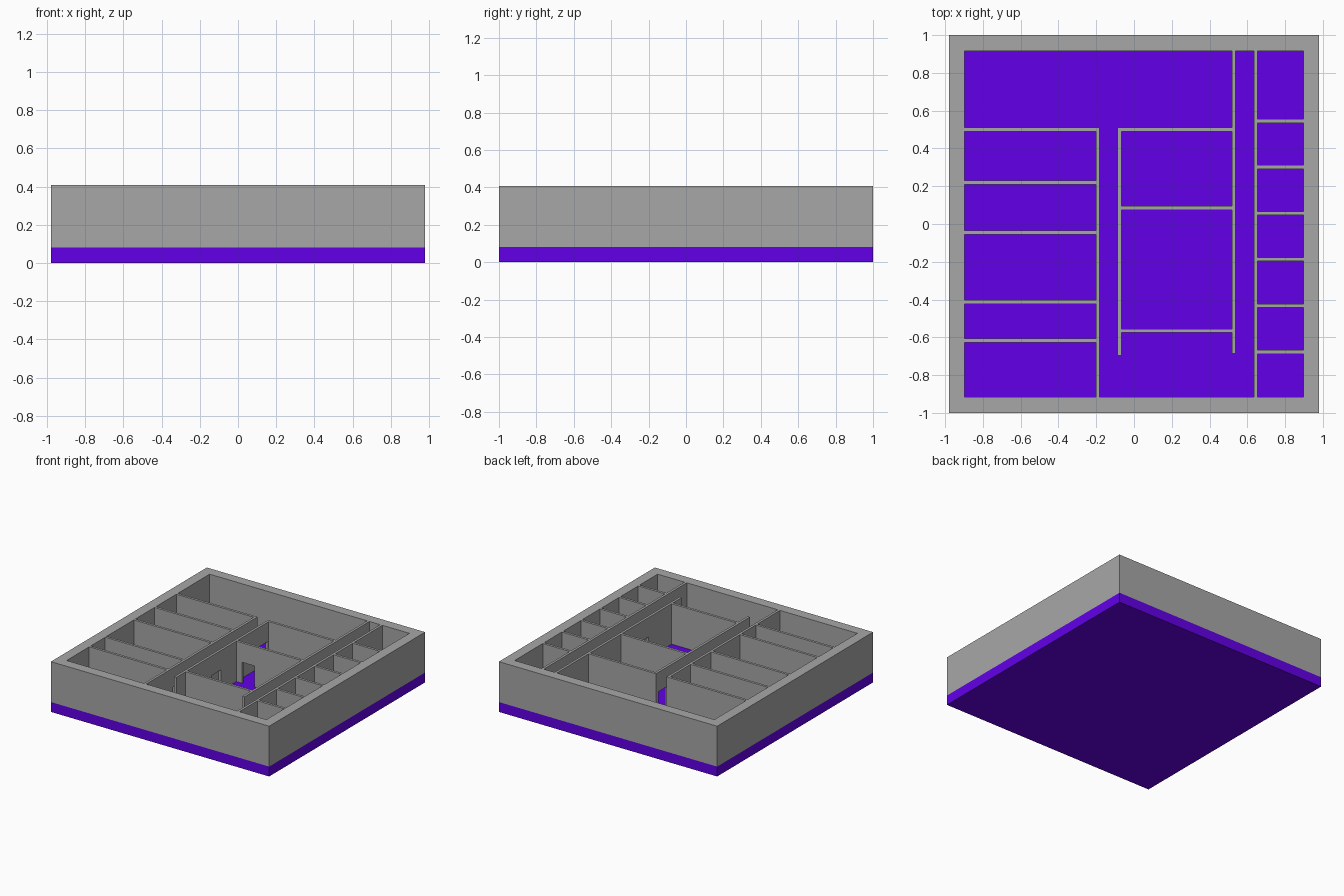
import bpy
import bmesh
from mathutils import Vector

if "Cube" in bpy.data.objects:
    bpy.data.objects.remove(bpy.data.objects["Cube"], do_unlink=True)

HALF_X, HALF_Y = 0.98, 1.0      # outer half sizes
IN_X, IN_Y = 0.897, 0.917       # inner faces of the outer walls
FLOOR, TOP = 0.08, 0.408        # floor level and wall top
THICK = 0.02                    # partition thickness
DOOR_W, DOOR_TOP = 0.115, 0.25  # doorway size


def material(name, colour):
    mat = bpy.data.materials.new(name)
    mat.use_nodes = True
    mat.diffuse_color = colour
    mat.node_tree.nodes["Principled BSDF"].inputs["Base Color"].default_value = colour
    return mat


def finish(bm, name, mat):
    bmesh.ops.recalc_face_normals(bm, faces=bm.faces)
    mesh = bpy.data.meshes.new(name)
    bm.to_mesh(mesh)
    bm.free()
    mesh.materials.append(mat)
    obj = bpy.data.objects.new(name, mesh)
    bpy.context.collection.objects.link(obj)
    return obj


grey = material("wall grey", (0.39, 0.39, 0.39, 1))
purple = material("floor purple", (0.122, 0.0, 0.8, 1))


def rectangle(bm, hx, hy, z):
    return [bm.verts.new((sx * hx, sy * hy, z))
            for sx, sy in ((-1, -1), (1, -1), (1, 1), (-1, 1))]


def loft(bm, loops):
    for low, high in zip(loops, loops[1:]):
        for i in range(4):
            j = (i + 1) % 4
            bm.faces.new((low[i], low[j], high[j], high[i]))


def partition(name, axis, pos, start, end, doors=()):
    """Thin wall along an axis, its outline notched at each doorway centre."""
    outline = [(start, TOP), (start, FLOOR)]
    for centre in sorted(doors):
        a, b = centre - DOOR_W / 2, centre + DOOR_W / 2
        outline += [(a, FLOOR), (a, DOOR_TOP), (b, DOOR_TOP), (b, FLOOR)]
    outline += [(end, FLOOR), (end, TOP)]
    bm = bmesh.new()
    side = pos - THICK / 2
    verts = [bm.verts.new((s, side, z) if axis == "x" else (side, s, z))
             for s, z in outline]
    face = bm.faces.new(verts)
    moved = bmesh.ops.extrude_face_region(bm, geom=[face])["geom"]
    shift = Vector((0, THICK, 0)) if axis == "x" else Vector((THICK, 0, 0))
    bmesh.ops.translate(bm, vec=shift,
                        verts=[g for g in moved if isinstance(g, bmesh.types.BMVert)])
    return finish(bm, name, grey)


# Floor slab
bm = bmesh.new()
loops = [rectangle(bm, HALF_X, HALF_Y, z) for z in (0, FLOOR)]
loft(bm, loops)
for loop in loops:
    bm.faces.new(loop)
finish(bm, "floor_slab", purple)

# Outer wall ring, open underneath where it meets the slab
bm = bmesh.new()
loft(bm, [rectangle(bm, HALF_X, HALF_Y, FLOOR), rectangle(bm, HALF_X, HALF_Y, TOP),
          rectangle(bm, IN_X, IN_Y, TOP), rectangle(bm, IN_X, IN_Y, FLOOR)])
finish(bm, "outer_wall", grey)

# Room dividers, listed from front to back
right_rooms = [-0.617, -0.413, -0.045, 0.22, 0.50]
left_rooms = [-0.677, -0.433, -0.187, 0.057, 0.302, 0.546]


def middles(levels):
    return [(a + b) / 2 for a, b in zip(levels, levels[1:])]


# Long walls beside the corridors
H = THICK / 2
partition("right_corridor_wall", "y", -0.192, -IN_Y, 0.50 + H,
          middles([-IN_Y] + right_rooms))
partition("hall_right_wall", "y", -0.077, -0.695, 0.50 + H, (-0.183, 0.42))
partition("hall_left_wall", "y", 0.528, -0.685, IN_Y, (-0.20,))
partition("left_corridor_wall", "y", 0.645, -IN_Y, IN_Y,
          middles([-IN_Y] + left_rooms + [IN_Y]))

# Cross walls between the rooms
for i, y in enumerate(right_rooms):
    partition(f"right_room_divider_{i + 1}", "x", y, -IN_X, -0.192 - H)
for i, y in enumerate(left_rooms):
    partition(f"left_room_divider_{i + 1}", "x", y, 0.645 + H, IN_X)
for name, y, doors in (("hall_front_wall", -0.565, ()),
                       ("hall_middle_wall", 0.085, (0.04,)),
                       ("hall_back_wall", 0.50, ())):
    partition(name, "x", y, -0.077 + H, 0.528 - H, doors)
